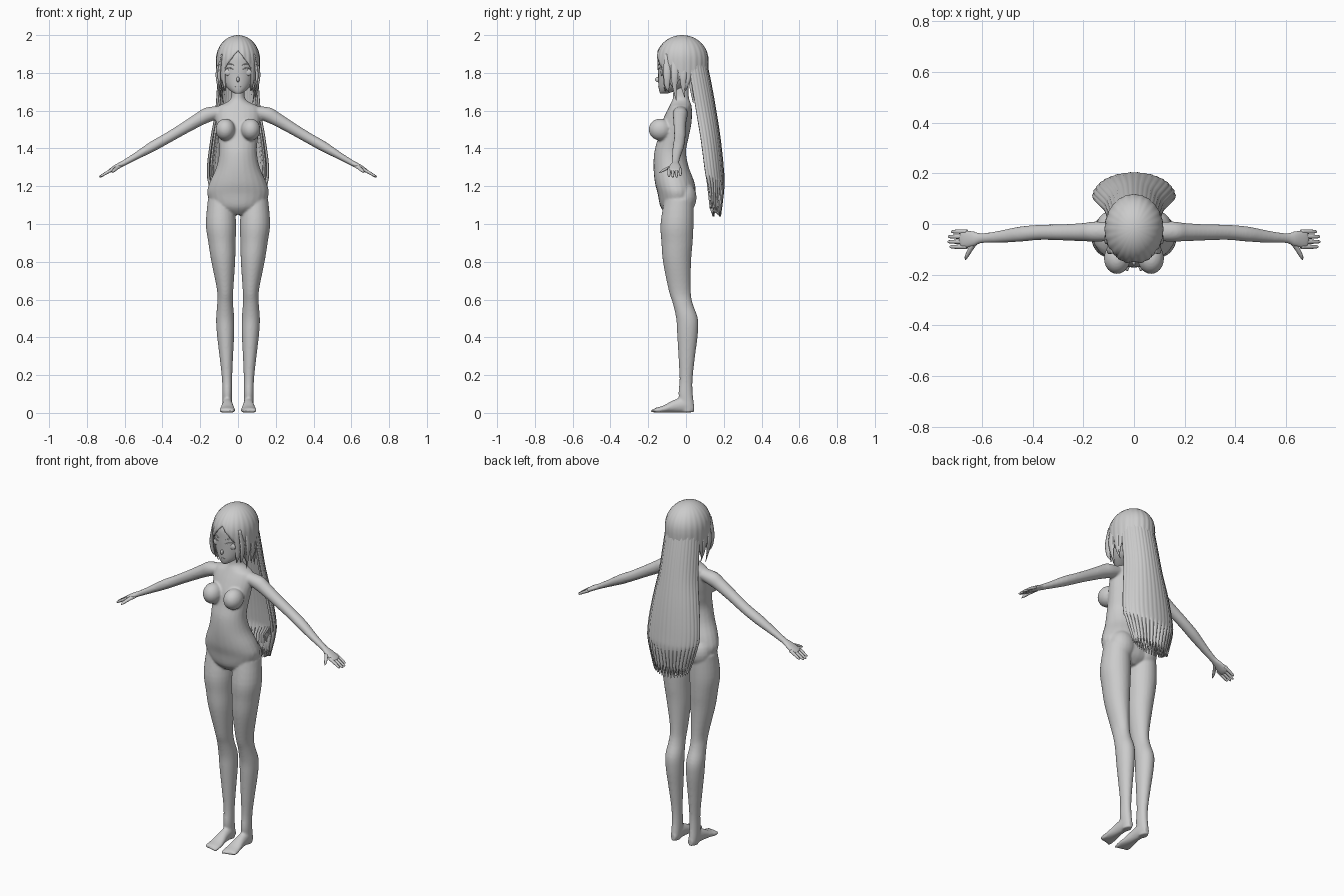
import bpy, bmesh, math
from mathutils import Vector, Matrix

if "Cube" in bpy.data.objects:
    bpy.data.objects.remove(bpy.data.objects["Cube"])

grey = bpy.data.materials.new("plain_grey")
grey.use_nodes = True
grey.diffuse_color = (0.6, 0.6, 0.6, 1)
grey.node_tree.nodes["Principled BSDF"].inputs["Base Color"].default_value = (0.6, 0.6, 0.6, 1)

X, Y, Z = Vector((1, 0, 0)), Vector((0, 1, 0)), Vector((0, 0, 1))


def smooth_rows(rows, steps=4):
    """Catmull-Rom interpolation through a list of equal-length tuples."""
    out = []
    for i in range(len(rows) - 1):
        a, b, c, d = (rows[max(i - 1, 0)], rows[i], rows[i + 1], rows[min(i + 2, len(rows) - 1)])
        for k in range(steps):
            t = k / steps
            out.append([0.5 * (2 * q + (r - p) * t + (2 * p - 5 * q + 4 * r - s) * t * t
                               + (3 * q - p - 3 * r + s) * t ** 3)
                        for p, q, r, s in zip(a, b, c, d)])
    return out + [list(rows[-1])]


def loft(bm, rings, u=X, v=Y, side=1, n=24):
    """Closed tube through rings (x, y, z, radius along u, radius along v)."""
    loops = []
    for x, y, z, a, b in smooth_rows(rings):
        loop = []
        for k in range(n):
            ang = math.tau * k / n
            p = Vector((x, y, z)) + u * max(a, 0.001) * math.cos(ang) + v * max(b, 0.001) * math.sin(ang)
            loop.append(bm.verts.new((p.x * side, p.y, p.z)))
        loops.append(loop)
    for p, q in zip(loops, loops[1:]):
        for k in range(n):
            bm.faces.new((p[k], p[(k + 1) % n], q[(k + 1) % n], q[k]))
    bm.faces.new(loops[0])
    bm.faces.new(loops[-1])


def upright(bm, rows, side=1):
    """Loft of level rings given as (z, x, half width, front y, back y)."""
    loft(bm, [(x, (f + b) / 2, z, w, (b - f) / 2) for z, x, w, f, b in rows], side=side)


def ball(bm, centre, size):
    bmesh.ops.create_uvsphere(bm, u_segments=20, v_segments=12, radius=1,
                              matrix=Matrix.Translation(centre) @ Matrix.Diagonal((*size, 1)))


def sheet(bm, grid):
    verts = [[bm.verts.new(p) for p in row] for row in grid]
    for p, q in zip(verts, verts[1:]):
        for k in range(len(p) - 1):
            bm.faces.new((p[k], p[k + 1], q[k + 1], q[k]))
    bmesh.ops.remove_doubles(bm, verts=bm.verts, dist=0.0001)


def finish(bm, name):
    bmesh.ops.recalc_face_normals(bm, faces=bm.faces)
    mesh = bpy.data.meshes.new(name)
    bm.to_mesh(mesh)
    bm.free()
    mesh.materials.append(grey)
    mesh.shade_smooth()
    ob = bpy.data.objects.new(name, mesh)
    bpy.context.collection.objects.link(ob)
    return ob


# Body: overlapping lofts fused into one skin
body = bmesh.new()
upright(body, [(1.05, 0, .05, -.1, 0), (1.09, 0, .13, -.135, .04), (1.16, 0, .163, -.15, .052),
               (1.22, 0, .15, -.165, .045), (1.3, 0, .115, -.172, .015), (1.38, 0, .1, -.168, 0),
               (1.45, 0, .105, -.15, .012), (1.52, 0, .114, -.135, .027), (1.58, 0, .12, -.11, .032),
               (1.62, 0, .11, -.09, .03), (1.64, 0, .07, -.08, .025), (1.665, 0, .038, -.07, .016),
               (1.72, 0, .034, -.068, .015), (1.77, 0, .034, -.068, .015)])
leg = [(1.13, .09, .07, -.115, .04), (1.0, .09, .08, -.135, .04), (.9, .085, .072, -.13, .035),
       (.8, .078, .063, -.122, .027), (.65, .068, .043, -.092, .025), (.58, .068, .042, -.07, .035),
       (.5, .068, .048, -.052, .063), (.42, .066, .046, -.047, .063), (.3, .062, .036, -.04, .048),
       (.18, .058, .027, -.034, .035), (.1, .057, .026, -.04, .036), (.04, .057, .025, -.03, .043),
       (.003, .057, .022, -.02, .04)]
foot = [(.056, .042, .025, .016, .02), (.056, 0, .042, .026, .04), (.056, -.06, .036, .03, .034),
        (.056, -.12, .02, .04, .019), (.056, -.16, .014, .043, .013), (.056, -.17, .012, .035, .008)]
arm = [(.07, -.03, 1.6, .035, .03), (.15, -.03, 1.582, .04, .04), (.2, -.032, 1.557, .036, .036),
       (.28, -.033, 1.51, .032, .031), (.37, -.033, 1.457, .03, .028), (.45, -.04, 1.412, .03, .027),
       (.53, -.05, 1.365, .024, .02), (.6, -.056, 1.325, .02, .015), (.635, -.059, 1.307, .031, .014),
       (.67, -.06, 1.286, .037, .012), (.688, -.06, 1.276, .034, .008)]
across = Vector((.52, 0, .855))
for s in (1, -1):
    upright(body, leg, s)
    loft(body, foot, X, Z, s)
    loft(body, arm, Y, across, s)
    ball(body, (s * .067, -.136, 1.5), (.052, .062, .058))
    ball(body, (s * .075, -.01, 1.14), (.075, .066, .085))
    for i in range(5):
        ball(body, (s * (.026 + .0155 * i), -.168 + .006 * i, .011), (.009 - .0006 * i, .022, .01))
skin = finish(body, "body")
remesh = skin.modifiers.new("fuse", "REMESH")
remesh.mode = "VOXEL"
remesh.voxel_size = 0.006
remesh.use_smooth_shade = True
relax = skin.modifiers.new("relax", "SMOOTH")
relax.factor, relax.iterations = 0.5, 6

# Fingers and thumbs
fingers = bmesh.new()
for s in (1, -1):
    for i, reach in enumerate((.722, .734, .735, .728)):
        y, drop = -.03 - .02 * i, (reach - .67) * .58
        loft(fingers, [(.66, y, 1.291, .009, .009), ((.66 + reach) / 2, y, 1.289 - drop / 2, .0085, .008),
                       (reach - .006, y, 1.289 - drop, .006, .006), (reach, y, 1.286 - drop, .001, .001)],
             Y, across, s, 10)
    loft(fingers, [(.625, -.07, 1.308, .014, .01), (.645, -.1, 1.294, .011, .009),
                   (.66, -.128, 1.28, .008, .007), (.665, -.142, 1.272, .001, .001)], X, Z, s, 10)
finish(fingers, "fingers")

# Head
head = bmesh.new()
upright(head, [(1.69, 0, .014, -.135, -.1), (1.702, 0, .036, -.141, -.065), (1.73, 0, .066, -.146, 0),
               (1.78, 0, .09, -.148, .05), (1.84, 0, .1, -.15, .08), (1.9, 0, .1, -.146, .085),
               (1.96, 0, .07, -.11, .06), (1.982, 0, .02, -.04, .015)])
finish(head, "head")

# Facial features
face = bmesh.new()
ball(face, (0, -.148, 1.765), (.008, .016, .014))
ball(face, (0, -.144, 1.727), (.015, .004, .0025))
for s in (1, -1):
    ball(face, (s * .048, -.127, 1.803), (.024, .009, .019))
    for z, r in ((1.822, .028), (1.845, .026)):
        loft(face, [(.048 - r, -.146, z - .004, .002, .002), (.048, -.137, z + .004, .004, .003),
                    (.048 + r, -.113, z - .006, .002, .002)], Y, Z, s, 8)
finish(face, "face_features")

# Hair cap with a parted fringe and pointed lower edge
def rim(a):
    d = abs(math.degrees(a))
    if d < 38:
        return 1.92 - .0025 * d
    saw = abs((d / 14) % 2 - 1)
    return 1.7 + .07 * saw if d < 130 else 1.72


cap = bmesh.new()
grid = []
for i in range(15):
    t = i / 14
    row = []
    for k in range(145):
        a = -math.pi + math.tau * k / 144
        z = 2 - (2 - rim(a)) * t * t
        r = math.sqrt(max(0, 1 - ((z - 1.87) / .13) ** 2)) if z > 1.87 else 1 - 4 * (1.87 - z) ** 2
        r *= 1 + .012 * t * math.cos(24 * a)
        row.append((.116 * r * math.sin(a), -.02 - .138 * r * math.cos(a), z))
    grid.append(row)
sheet(cap, grid)
thick = finish(cap, "hair_cap").modifiers.new("thickness", "SOLIDIFY")
thick.thickness = 0.006

# Loose locks beside the face
locks = bmesh.new()
for s in (1, -1):
    for x, y, tip in ((.094, -.1, 1.7), (.104, -.06, 1.655), (.102, -.015, 1.67), (.09, .03, 1.64)):
        loft(locks, [(x - .01, y, 1.9, .006, .016), (x + .006, y, 1.8, .008, .02),
                     (x, y, 1.73, .006, .013), (x - .012, y + .008, tip, .001, .001)], X, Y, s, 10)
finish(locks, "side_locks")

# Long back hair: two curved layers of strands ending in points
profile = [(1.89, .095, .01, .098), (1.75, .104, .03, .128), (1.6, .115, .055, .155),
           (1.45, .14, .08, .178), (1.3, .158, .1, .194), (1.2, .15, .115, .198), (1.04, .11, .13, .18)]
for name, scale, inset, shift in (("back_hair_outer", 1, 0, 0), ("back_hair_inner", .9, .035, 2)):
    bm = bmesh.new()
    grid = []
    for z, w, edge, back in smooth_rows(profile, 6):
        row = []
        for k in range(73):
            a = math.pi * (k / 72 - .5)
            wave = .5 - .5 * math.cos(math.tau * (k + shift) / 4)
            low = z if z > 1.25 else 1.25 - (1.25 - z) * (.35 + .65 * wave) * (.8 + .2 * math.cos(a))
            r = scale * (1 + .025 * (wave - .5))
            row.append((w * r * math.sin(a), edge + (back - inset - edge) * math.cos(a) * (r / scale), low))
        grid.append(row)
    sheet(bm, grid)
    thick = finish(bm, name).modifiers.new("thickness", "SOLIDIFY")
    thick.thickness, thick.offset = 0.01, 0
